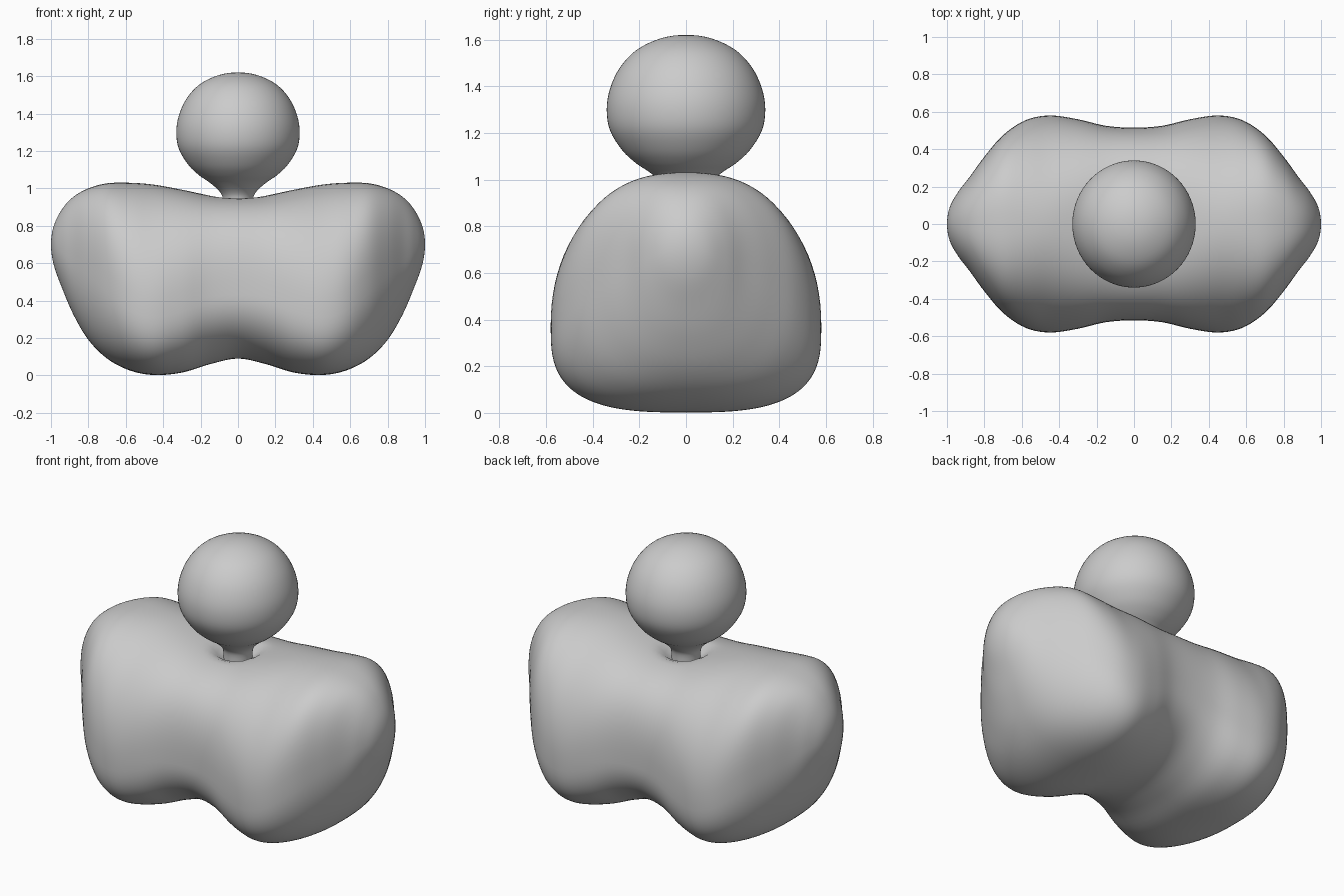
import bpy, bmesh, math

if "Cube" in bpy.data.objects:
    bpy.data.objects.remove(bpy.data.objects["Cube"])


def spline(pts, steps):
    """Catmull-Rom through pts; first and last points only guide the ends."""
    out = []
    for i in range(1, len(pts) - 2):
        for k in range(steps):
            t = k / steps
            out.append([0.5 * (2 * b + (c - a) * t + (2 * a - 5 * b + 4 * c - d) * t * t
                               + (3 * b - a - 3 * c + d) * t ** 3)
                        for a, b, c, d in zip(*pts[i - 1:i + 3])])
    out.append(list(pts[-2]))
    return out


def loft(name, rings):
    bm = bmesh.new()
    rows = [[bm.verts.new(p) for p in ring] for ring in rings]
    n = len(rows[0])
    for r0, r1 in zip(rows, rows[1:]):
        for j in range(n):
            k = (j + 1) % n
            bm.faces.new((r0[j], r0[k], r1[k], r1[j]))
    bmesh.ops.remove_doubles(bm, verts=bm.verts, dist=1e-5)
    bmesh.ops.recalc_face_normals(bm, faces=bm.faces)
    me = bpy.data.meshes.new(name)
    bm.to_mesh(me)
    bm.free()
    me.polygons.foreach_set("use_smooth", [True] * len(me.polygons))
    ob = bpy.data.objects.new(name, me)
    bpy.context.collection.objects.link(ob)
    return ob


def spow(v, e):
    return math.copysign(abs(v) ** e, v)


# Body stations: x, half depth, top, bottom, widest height, top and bottom squareness
half = [
    (0.00, 0.515, 0.955, 0.09, 0.43, 2.9, 2.2),
    (0.15, 0.525, 0.963, 0.06, 0.42, 2.75, 2.3),
    (0.30, 0.56, 0.993, 0.015, 0.39, 2.4, 2.7),
    (0.45, 0.58, 1.02, 0.002, 0.37, 2.15, 3.0),
    (0.58, 0.555, 1.03, 0.027, 0.40, 2.25, 2.8),
    (0.70, 0.475, 1.027, 0.09, 0.49, 2.5, 2.6),
    (0.80, 0.36, 1.00, 0.19, 0.57, 2.5, 2.4),
    (0.88, 0.25, 0.955, 0.325, 0.62, 2.4, 2.3),
    (0.94, 0.172, 0.89, 0.465, 0.66, 2.2, 2.1),
    (0.985, 0.09, 0.80, 0.59, 0.69, 2.0, 2.0),
    (1.00, 0.00, 0.70, 0.70, 0.70, 2.0, 2.0),
]
x, w, top, bot, zc, nt, nb = half[-2]
half.append((x, -w, bot, top, zc, nt, nb))
stations = [(-s[0],) + s[1:] for s in half[:0:-1]] + half

SEG = 96
body_rings = []
for x, w, top, bot, zc, nt, nb in spline(stations, 5):
    ring = []
    for j in range(SEG):
        a = 2 * math.pi * j / SEG
        c, s = math.cos(a), math.sin(a)
        n = nt if s >= 0 else nb
        y = w * spow(c, 2 / n)
        z = zc + (top - zc if s >= 0 else zc - bot) * spow(s, 2 / n)
        if s > 0:  # dimple around the neck
            z -= 0.07 * math.exp(-(math.hypot(x, y) / 0.12) ** 4)
        ring.append((x, y, z))
    body_rings.append(ring)
loft("body", body_rings)

# Head and neck: one turned profile of radius, height
profile = [(0.085, 0.76), (0.085, 0.82), (0.08, 0.93), (0.096, 0.98), (0.15, 1.03),
           (0.208, 1.07), (0.265, 1.125), (0.316, 1.21), (0.33, 1.30), (0.316, 1.39),
           (0.275, 1.48), (0.205, 1.556), (0.105, 1.605), (0.0, 1.62), (-0.105, 1.605)]
head_rings = []
for r, z in spline(profile, 4):
    head_rings.append([(r * math.cos(2 * math.pi * j / 64),
                        1.03 * r * math.sin(2 * math.pi * j / 64), z) for j in range(64)])
loft("head_and_neck", head_rings)
